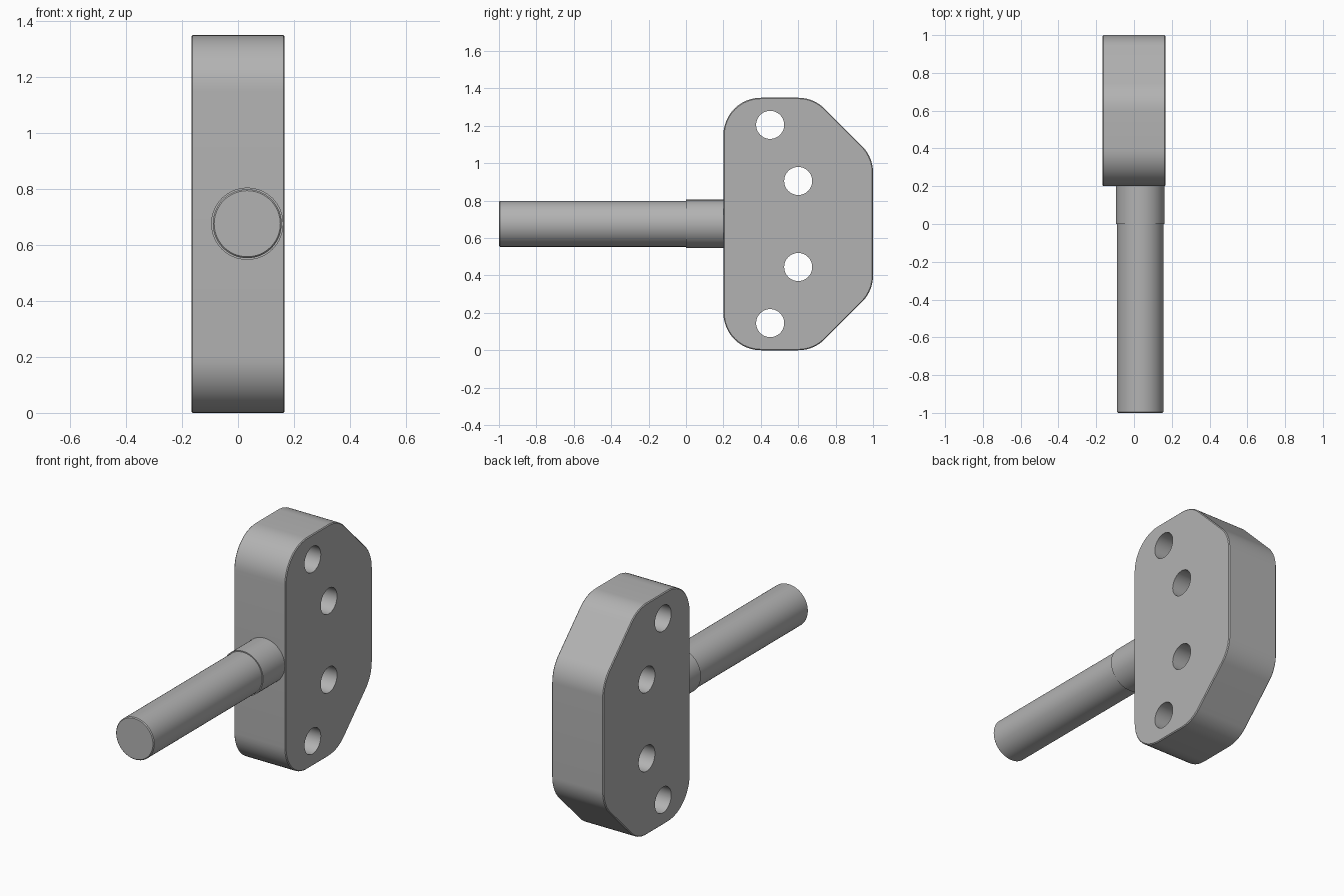
import bpy, bmesh, math
from mathutils import Vector, Matrix

cube = bpy.data.objects.get("Cube")
if cube:
    bpy.data.objects.remove(cube, do_unlink=True)

HALF_WIDTH, HEIGHT, MID = 0.167, 1.35, 0.675
ROD_X = 0.033

grey = bpy.data.materials.new("plain_grey")
grey.use_nodes = True
colour = (0.45, 0.45, 0.45, 1)
grey.diffuse_color = colour
grey.node_tree.nodes["Principled BSDF"].inputs["Base Color"].default_value = colour


def finish(name, bm):
    bmesh.ops.recalc_face_normals(bm, faces=bm.faces)
    mesh = bpy.data.meshes.new(name)
    bm.to_mesh(mesh)
    bm.free()
    mesh.materials.append(grey)
    obj = bpy.data.objects.new(name, mesh)
    bpy.context.collection.objects.link(obj)
    return obj


def activate(obj):
    bpy.ops.object.select_all(action='DESELECT')
    obj.select_set(True)
    bpy.context.view_layer.objects.active = obj


def smooth(obj):
    activate(obj)
    bpy.ops.object.shade_smooth_by_angle(angle=math.radians(30))


def rounded(points, radius, steps=12):
    """Fillet every corner of a closed outline."""
    out = []
    for i, p in enumerate(points):
        a = (points[i - 1] - p).normalized()
        b = (points[(i + 1) % len(points)] - p).normalized()
        half = a.angle(b) / 2
        centre = p + (a + b).normalized() * radius / math.sin(half)
        start = p + a * radius / math.tan(half) - centre
        end = p + b * radius / math.tan(half) - centre
        sweep = math.pi - 2 * half
        for k in range(steps + 1):
            t = k / steps
            out.append(centre + (start * math.sin((1 - t) * sweep)
                                 + end * math.sin(t * sweep)) / math.sin(sweep))
    return out


def cylinder(bm, radius, length, matrix, segments=64):
    return bmesh.ops.create_cone(bm, cap_ends=True, segments=segments, radius1=radius,
                                 radius2=radius, depth=length, matrix=matrix)


def rod(name, radius, y0, y1, rim=0.0):
    bm = bmesh.new()
    place = Matrix.Translation((ROD_X, (y0 + y1) / 2, MID + 0.001))
    cylinder(bm, radius, y1 - y0, place @ Matrix.Rotation(math.pi / 2, 4, 'X'))
    if rim:
        edges = [e for e in bm.edges if all(v.co.y < y0 + 0.001 for v in e.verts)]
        bmesh.ops.bevel(bm, geom=edges, offset=rim, segments=1, affect='EDGES')
    smooth(finish(name, bm))


# Plate: filleted side outline, thickened along x, with fine edge chamfers
upper = [(1.0, 1.033), (0.683, HEIGHT), (0.2, HEIGHT)]
lower = [(y, HEIGHT - z) for y, z in reversed(upper)]
outline = rounded([Vector((0, y, z)) for y, z in upper + lower], 0.2)
bm = bmesh.new()
face = bm.faces.new([bm.verts.new((-HALF_WIDTH, p.y, p.z)) for p in outline])
ext = bmesh.ops.extrude_face_region(bm, geom=[face])
bmesh.ops.translate(bm, vec=(2 * HALF_WIDTH, 0, 0),
                    verts=[v for v in ext["geom"] if isinstance(v, bmesh.types.BMVert)])
rims = [e for e in bm.edges if abs(e.verts[0].co.x - e.verts[1].co.x) < 0.001]
bmesh.ops.bevel(bm, geom=rims, offset=0.005, segments=1, affect='EDGES')
plate = finish("mounting_plate", bm)

# Four through holes, mirrored about the middle height
bm = bmesh.new()
for y, offset in ((0.45, 0.53), (0.6, 0.23)):
    for side in (-1, 1):
        place = Matrix.Translation((0, y, MID + side * offset))
        cylinder(bm, 0.075, 1, place @ Matrix.Rotation(math.pi / 2, 4, 'Y'), 48)
cutter = finish("hole_cutter", bm)
cutter.hide_render = True
activate(plate)
cut = plate.modifiers.new("holes", 'BOOLEAN')
cut.operation, cut.solver, cut.object = 'DIFFERENCE', 'EXACT', cutter
bpy.ops.object.modifier_apply(modifier=cut.name)
bpy.data.objects.remove(cutter, do_unlink=True)
smooth(plate)

# Off-centre shaft with a slightly thicker collar at the plate
rod("shaft", 0.123, -1.0, 0.01, 0.005)
rod("shaft_collar", 0.129, 0.0, 0.21)
